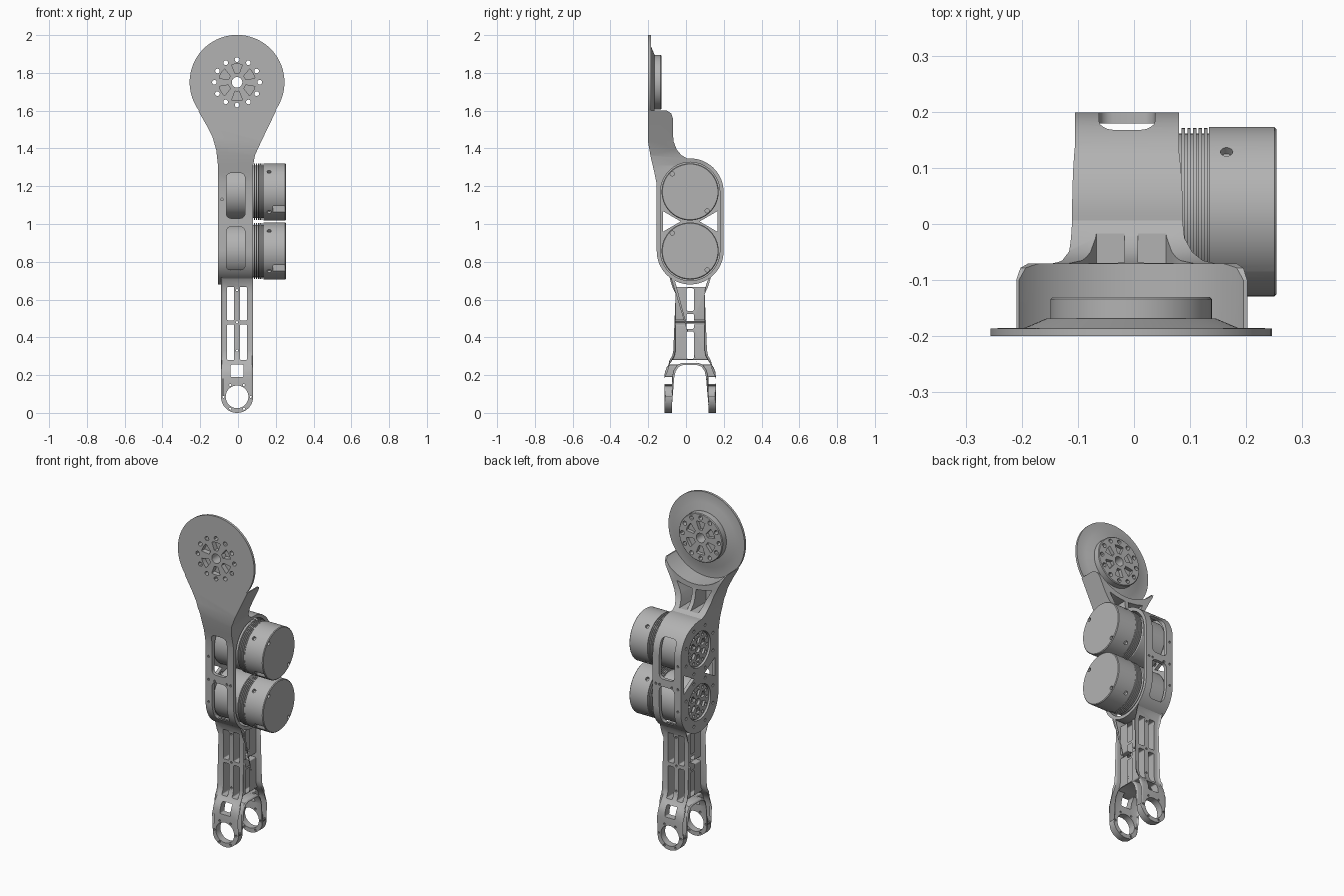
import bpy, bmesh
from math import sin, cos, pi, radians
from mathutils import Matrix, Vector

old = bpy.data.objects.get("Cube")
if old:
    bpy.data.objects.remove(old, do_unlink=True)

grey = bpy.data.materials.new("machined grey")
grey.use_nodes = True
TONE = (0.45, 0.45, 0.45, 1)
grey.diffuse_color = TONE
grey.node_tree.nodes["Principled BSDF"].inputs["Base Color"].default_value = TONE

CX, CY = -0.005, 0.022          # limb axis in x, body axis in y
MOTORS = (0.857, 1.17)          # motor heights
DISC_Z, FORK_Z = 1.75, 0.085


# ---------- helpers ----------
def arc(u, v, r, start, end, n):
    return [(u + r * cos(radians(start + (end - start) * i / n)),
             v + r * sin(radians(start + (end - start) * i / n))) for i in range(n + 1)]


def circle(u, v, r, n=48):
    return arc(u, v, r, 0, 360, n)[:-1]


def round_rect(u0, u1, v0, v1, r=0.01):
    corners = ((u1 - r, v1 - r, 0), (u0 + r, v1 - r, 90),
               (u0 + r, v0 + r, 180), (u1 - r, v0 + r, 270))
    return [p for u, v, a in corners for p in arc(u, v, r, a, a + 90, 4)]


def loft(name, rings, axis, bevel=0, matrix=None):
    """Solid through outlines (points, height) stacked along x or y."""
    bm = bmesh.new()
    loops = []
    for pts, h in rings:
        loops.append([bm.verts.new((h, u, v) if axis == "x" else (u, h, v)) for u, v in pts])
    caps = [bm.faces.new(loops[0]), bm.faces.new(loops[-1])]
    n = len(loops[0])
    for a, b in zip(loops, loops[1:]):
        for i in range(n):
            bm.faces.new((a[i], a[(i + 1) % n], b[(i + 1) % n], b[i]))
    if bevel:
        edges = list({e for f in caps for e in f.edges})
        bmesh.ops.bevel(bm, geom=edges, offset=bevel, segments=3, profile=0.5, affect="EDGES")
    bmesh.ops.recalc_face_normals(bm, faces=bm.faces)
    if matrix:
        bm.transform(matrix)
    mesh = bpy.data.meshes.new(name)
    bm.to_mesh(mesh)
    bm.free()
    mesh.materials.append(grey)
    ob = bpy.data.objects.new(name, mesh)
    bpy.context.scene.collection.objects.link(ob)
    return ob


def prism(name, pts, axis, a, b, bevel=0, matrix=None):
    return loft(name, [(pts, a), (pts, b)], axis, bevel, matrix)


def lathe(name, u, v, profile, axis, n=64):
    return loft(name, [(circle(u, v, r, n), h) for r, h in profile], axis)


def combine(ob, tool, operation="DIFFERENCE"):
    mod = ob.modifiers.new("cut", "BOOLEAN")
    mod.operation, mod.solver, mod.object = operation, "EXACT", tool
    bpy.context.view_layer.objects.active = ob
    bpy.ops.object.modifier_apply(modifier=mod.name)
    bpy.data.objects.remove(tool, do_unlink=True)


def drill(ob, pts, axis, a, b):
    combine(ob, prism("cutter", pts, axis, a, b))


def finish(ob):
    bpy.ops.object.select_all(action="DESELECT")
    ob.select_set(True)
    bpy.context.view_layer.objects.active = ob
    bpy.ops.object.shade_smooth_by_angle(angle=radians(30))


def spoke_pattern(ob, u, v, s, axis, through, pockets):
    """Centre hole, ring of small holes and six wedge pockets."""
    drill(ob, circle(u, v, 0.028 * s, 24), axis, *through)
    for i in range(12):
        a = pi * i / 6
        drill(ob, circle(u + 0.12 * s * cos(a), v + 0.12 * s * sin(a), 0.0125 * s, 12), axis, *through)
    for i in range(6):
        a = 30 + 60 * i
        wedge = arc(u, v, 0.097 * s, a - 17, a + 17, 4) + arc(u, v, 0.048 * s, a + 13, a - 13, 2)
        for span in pockets:
            drill(ob, wedge, axis, *span)


# ---------- end disc with hub ----------
disc = lathe("end_disc", CX, DISC_Z, [(0.251, -0.2), (0.251, -0.186), (0.19, -0.185),
             (0.15, -0.168), (0.144, -0.168), (0.144, -0.134), (0.14, -0.13)], "y", 96)
spoke_pattern(disc, CX, DISC_Z, 1, "y", (-0.3, 0), ((-0.3, -0.17), (-0.15, 0)))
finish(disc)

# ---------- housing and upper neck ----------
R = 0.177
side = ([(-0.2, 1.6), (-0.2, 1.43), (-0.188, 1.36), (-0.167, 1.27), (-0.157, 1.22)]
        + arc(CY, MOTORS[0], R, 180, 360, 32) + arc(CY, MOTORS[1], R, 0, 95, 18)
        + [(-0.025, 1.365), (-0.05, 1.395), (-0.065, 1.435), (-0.07, 1.48),
           (-0.07, 1.56), (-0.078, 1.585), (-0.1, 1.6)])
housing = prism("housing", side, "x", -0.4, 0.4)
left_edge = [(-0.234, 1.65), (-0.205, 1.59), (-0.165, 1.52), (-0.135, 1.46),
             (-0.115, 1.39), (-0.105, 1.3), (-0.105, 0.5)]
right_edge = [(0.08, 0.5), (0.08, 1.31), (0.09, 1.365), (0.127, 1.445), (0.202, 1.6), (0.224, 1.65)]
combine(housing, prism("outline", left_edge + right_edge, "y", -0.5, 0.5), "INTERSECT")
# cradle around the disc, motor cavity
drill(housing, circle(CX, DISC_Z, 0.25, 96), "y", -0.5, 0.5)
cavity = arc(CY, MOTORS[0], 0.157, 180, 360, 32) + arc(CY, MOTORS[1], 0.157, 0, 180, 32)
drill(housing, cavity, "x", -0.085, 0.3)
# weight-saving pockets either side of the neck rib
for s in (-1, 1):
    pocket = [(0.012, 1.36), (0.062, 1.36), (0.08, 1.42), (0.115, 1.49), (0.07, 1.478), (0.012, 1.47)]
    drill(housing, [(CX + s * u, v) for u, v in pocket], "y", -0.165, 0.3)
# front and back windows
for z0, z1 in ((0.755, 0.985), (1.03, 1.27)):
    drill(housing, round_rect(-0.062, 0.037, z0, z1, 0.025), "y", -0.4, 0.4)
# openings and screw holes of the side plate
for z in MOTORS:
    drill(housing, circle(CY, z, 0.105), "x", -0.3, 0)
    for i in range(8):
        a = pi * (i + 0.5) / 4
        drill(housing, circle(CY + 0.137 * cos(a), z + 0.137 * sin(a), 0.009, 10), "x", -0.3, 0)
mid = sum(MOTORS) / 2
for s in (-1, 1):
    drill(housing, [(CY + s * u, mid + v) for u, v in ((0.05, 0), (0.145, 0.055), (0.145, -0.055))],
          "x", -0.3, -0.05)
# small screws in the front and back walls
for x, z in ((-0.085, 0.86), (-0.085, 1.13), (-0.085, 0.993), (-0.045, 0.993), (0.035, 0.993), (0.06, 0.993)):
    for a, b in ((-0.3, -0.148), (0.19, 0.3)):
        drill(housing, circle(x, z, 0.007, 10), "y", a, b)
finish(housing)

# ---------- motors ----------
fins = []
for i in range(5):
    x = 0.085 + 0.01 * i
    fins += [(0.139, x), (0.149, x), (0.149, x + 0.006), (0.139, x + 0.006)]
motor_profile = ([(0.1, -0.095), (0.1, -0.078), (0.142, -0.078), (0.142, 0.075), (0.139, 0.08)] + fins
                 + [(0.139, 0.134), (0.151, 0.134), (0.151, 0.25), (0.147, 0.254)])
for label, z in zip(("lower", "upper"), MOTORS):
    motor = lathe(label + "_motor", CY, z, motor_profile, "x")
    spoke_pattern(motor, CY, z, 0.7, "x", (-0.2, -0.08), ((-0.2, -0.082),))
    # radial screws, end screws and cable notch
    for i in range(4):
        turn = Matrix.Translation((0, CY, z)) @ Matrix.Rotation(radians(45 + 90 * i), 4, "X")
        combine(motor, prism("cutter", circle(0.165, 0, 0.011, 14), "y", 0.135, 0.2, 0, turn))
    for y, dz in ((-0.095, 0.095), (0.09, -0.1)):
        drill(motor, circle(CY + y, z + dz, 0.011, 14), "x", 0.24, 0.3)
    drill(motor, round_rect(0.185, 0.248, z - 0.125, z - 0.075, 0.004), "y", -0.3, CY - 0.108)
    finish(motor)

# ---------- lower limb with fork ----------
outer = [(0.14, 0.76), (0.112, 0.728), (0.092, 0.70), (0.081, 0.665), (0.077, 0.63), (0.077, 0.33),
         (0.083, 0.30), (0.1, 0.27), (0.124, 0.242), (0.134, 0.215), (0.137, 0.18), (0.137, -0.03)]
inner = [(0.096, -0.03), (0.096, 0.19), (0.088, 0.225), (0.068, 0.255), (0.04, 0.265)]
half = outer + inner
limb_side = ([(CY + d, z) for d, z in half] + [(CY - d, z) for d, z in reversed(half)]
             + arc(CY, MOTORS[0], 0.166, 218, 322, 16))
limb = prism("fork_limb", limb_side, "x", CX - 0.085, CX + 0.085, 0.012)
tongue = arc(CX, FORK_Z, 0.085, 180, 360, 32) + [(CX + 0.085, 1), (CX - 0.085, 1)]
combine(limb, prism("outline", tongue, "y", -0.5, 0.5), "INTERSECT")
# lightening slots from the front and from the side
for s in (-1, 1):
    for z0, z1 in ((0.28, 0.468), (0.49, 0.667)):
        u = sorted((CX + s * 0.015, CX + s * 0.053))
        drill(limb, round_rect(*u, z0, z1, 0.006), "y", -0.4, 0.4)
for z0, z1 in ((0.286, 0.43), (0.444, 0.524), (0.54, 0.66)):
    drill(limb, round_rect(CY - 0.02, CY + 0.02, z0, z1, 0.008), "x", -0.4, 0.4)
# fork windows, bearing holes and ring screws
drill(limb, round_rect(CX - 0.034, CX + 0.034, 0.19, 0.255, 0.006), "y", -0.4, 0.4)
drill(limb, circle(CX, FORK_Z, 0.06), "y", -0.4, 0.4)
for i in range(6):
    a = pi * i / 3
    drill(limb, circle(CX + 0.0725 * cos(a), FORK_Z + 0.0725 * sin(a), 0.006, 10), "y", -0.4, 0.4)
for z in (0.33, 0.48, 0.65):
    drill(limb, circle(CX, z, 0.006, 10), "y", -0.4, 0.4)
finish(limb)
